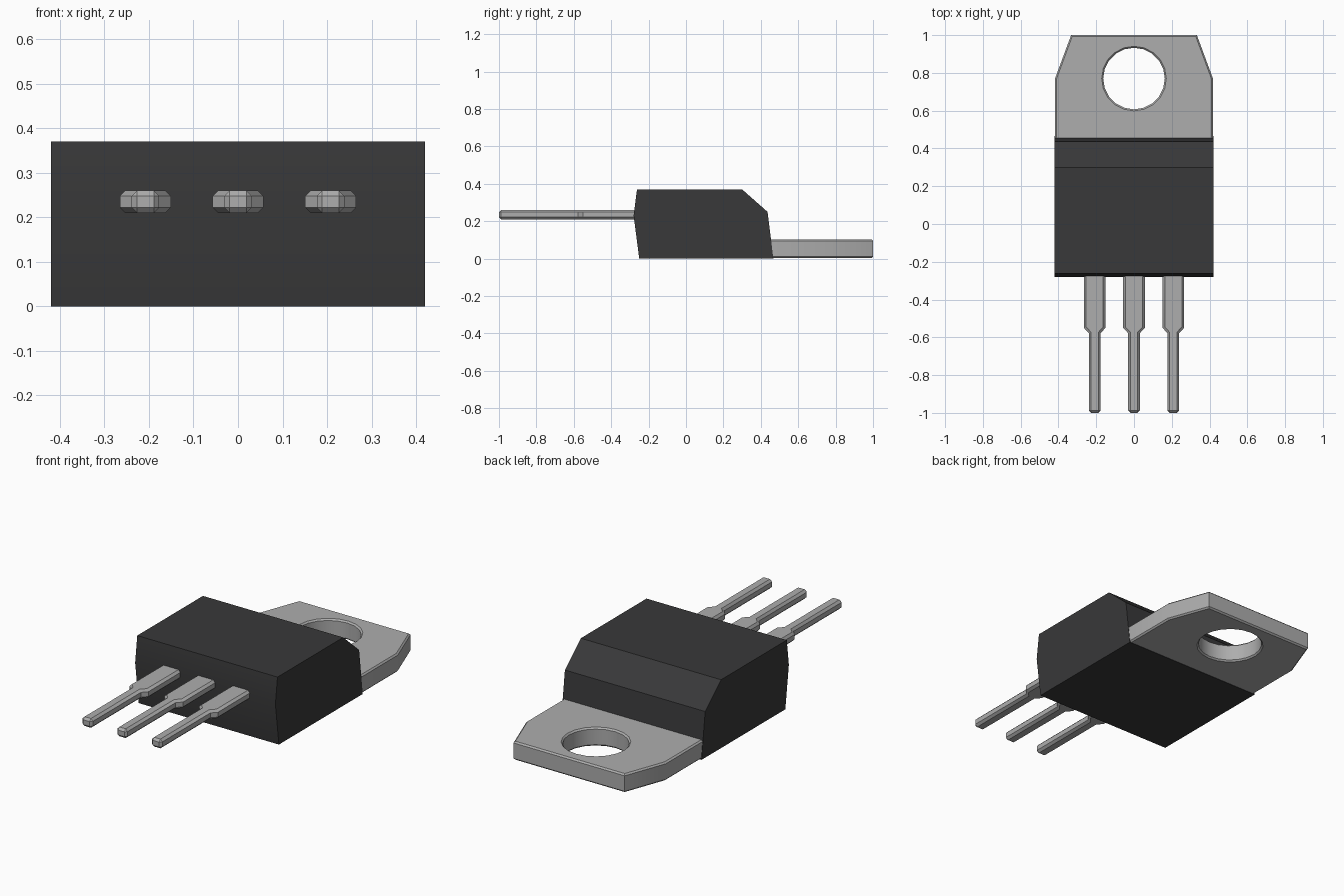
import bpy, bmesh, math
from mathutils import Vector

if "Cube" in bpy.data.objects:
    bpy.data.objects.remove(bpy.data.objects["Cube"])


def material(name, colour, metallic=0.0):
    mat = bpy.data.materials.new(name)
    mat.use_nodes = True
    mat.diffuse_color = (*colour, 1)
    mat.node_tree.nodes["Principled BSDF"].inputs["Base Color"].default_value = (*colour, 1)
    return mat


black = material("black plastic", (0.04, 0.04, 0.041))
metal = material("grey metal", (0.42, 0.42, 0.42))


def solid(name, outlines, depth, mat, bevel=0.0):
    """Extrude flat outlines (shared corners merged) by depth and chamfer the square edges."""
    bm = bmesh.new()
    for outline in outlines:
        bm.faces.new([bm.verts.new(p) for p in outline])
    bmesh.ops.remove_doubles(bm, verts=bm.verts, dist=1e-5)
    new = bmesh.ops.extrude_face_region(bm, geom=bm.faces[:], use_keep_orig=True)["geom"]
    moved = [v for v in new if isinstance(v, bmesh.types.BMVert)]
    bmesh.ops.translate(bm, verts=moved, vec=Vector(depth))
    # drop any inner walls left along merged seams
    bmesh.ops.recalc_face_normals(bm, faces=bm.faces)
    if bevel:
        edges = [e for e in bm.edges
                 if len(e.link_faces) == 2 and e.calc_face_angle() > math.radians(75)]
        bmesh.ops.bevel(bm, geom=edges, offset=bevel, offset_type='OFFSET',
                        segments=1, profile=0.5, affect='EDGES')
        bmesh.ops.recalc_face_normals(bm, faces=bm.faces)
    mesh = bpy.data.meshes.new(name)
    bm.to_mesh(mesh)
    bm.free()
    mesh.materials.append(mat)
    obj = bpy.data.objects.new(name, mesh)
    bpy.context.collection.objects.link(obj)
    bpy.ops.object.select_all(action='DESELECT')
    obj.select_set(True)
    bpy.context.view_layer.objects.active = obj
    bpy.ops.object.shade_smooth_by_angle(angle=math.radians(30))
    return obj


# Moulded body: side profile extruded across the width
profile = [(-0.25, 0), (0.467, 0), (0.436, 0.25), (0.30, 0.37), (-0.262, 0.37), (-0.28, 0.23)]
solid("body", [[(-0.42, y, z) for y, z in profile]], (0.84, 0, 0), black)

# Mounting tab: two mirrored halves around a round hole
HOLE_Y, HOLE_R, SIDES = 0.77, 0.163, 20
arc = [(HOLE_R * math.sin(math.pi * i / (SIDES // 2)),
        HOLE_Y + HOLE_R * math.cos(math.pi * i / (SIDES // 2))) for i in range(SIDES // 2 + 1)]
half = arc + [(0, 0.435), (0.418, 0.435), (0.418, 0.77), (0.333, 1.0), (0, 1.0)]
right_half = [(x, y, 0.002) for x, y in half]
left_half = [(-x, y, 0.002) for x, y in reversed(half)]
solid("mounting_tab", [right_half, left_half], (0, 0, 0.1), metal, 0.008)

# Three leads: wide shoulder stepping down to a narrow pin
side = [(0.057, -0.24), (0.057, -0.55), (0.031, -0.578), (0.031, -1.0)]
for name, cx in (("right_lead", -0.208), ("middle_lead", 0.0), ("left_lead", 0.208)):
    outline = side + [(-x, y) for x, y in reversed(side)]
    solid(name, [[(cx + x, y, 0.21) for x, y in outline]], (0, 0, 0.05), metal, 0.012)
